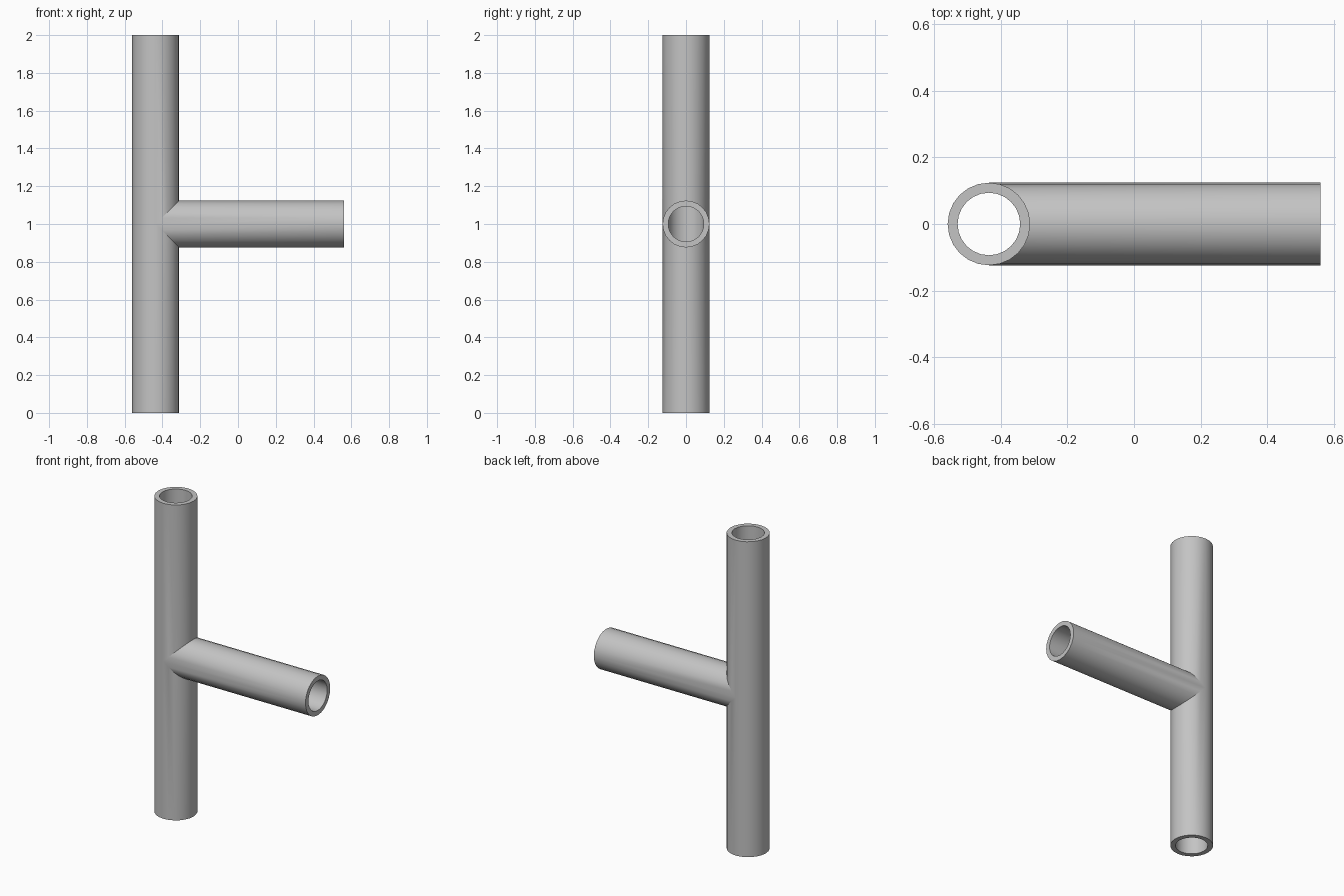
import bpy
import math

default = bpy.data.objects.get("Cube")
if default:
    bpy.data.objects.remove(default, do_unlink=True)

R_OUT, R_IN = 0.124, 0.094
CX, END_X, MID_Z = -0.436, 0.56, 1.0
SIDES = 24

grey = bpy.data.materials.new("pipe grey")
grey.use_nodes = True
colour = (0.55, 0.55, 0.55, 1)
grey.diffuse_color = colour
grey.node_tree.nodes["Principled BSDF"].inputs["Base Color"].default_value = colour


def upright(name, radius, z0, z1):
    bpy.ops.mesh.primitive_cylinder_add(
        vertices=SIDES, radius=radius, depth=z1 - z0, location=(CX, 0, (z0 + z1) / 2))
    return finish(name)


def sideways(name, radius, x0, x1):
    bpy.ops.mesh.primitive_cylinder_add(
        vertices=SIDES, radius=radius, depth=x1 - x0,
        location=((x0 + x1) / 2, 0, MID_Z), rotation=(0, math.pi / 2, 0))
    return finish(name)


def finish(name):
    obj = bpy.context.object
    obj.name = name
    obj.data.materials.append(grey)
    bpy.ops.object.transform_apply(location=True, rotation=True, scale=True)
    return obj


def combine(target, tool, operation):
    mod = target.modifiers.new(tool.name, "BOOLEAN")
    mod.operation = operation
    mod.solver = "EXACT"
    mod.object = tool
    bpy.context.view_layer.objects.active = target
    bpy.ops.object.modifier_apply(modifier=mod.name)
    bpy.data.objects.remove(tool, do_unlink=True)


# Outer walls of the tee
pipe = upright("tee_pipe", R_OUT, 0, 2)
combine(pipe, sideways("branch", R_OUT, CX, END_X), "UNION")

# Connected bores through the main pipe and the branch
combine(pipe, upright("main_bore", R_IN, -0.1, 2.1), "DIFFERENCE")
combine(pipe, sideways("branch_bore", R_IN, CX, END_X + 0.1), "DIFFERENCE")

# Smooth walls with crisp rims and joint
bpy.ops.object.select_all(action="DESELECT")
pipe.select_set(True)
bpy.context.view_layer.objects.active = pipe
bpy.ops.object.shade_smooth_by_angle(angle=math.radians(30))
